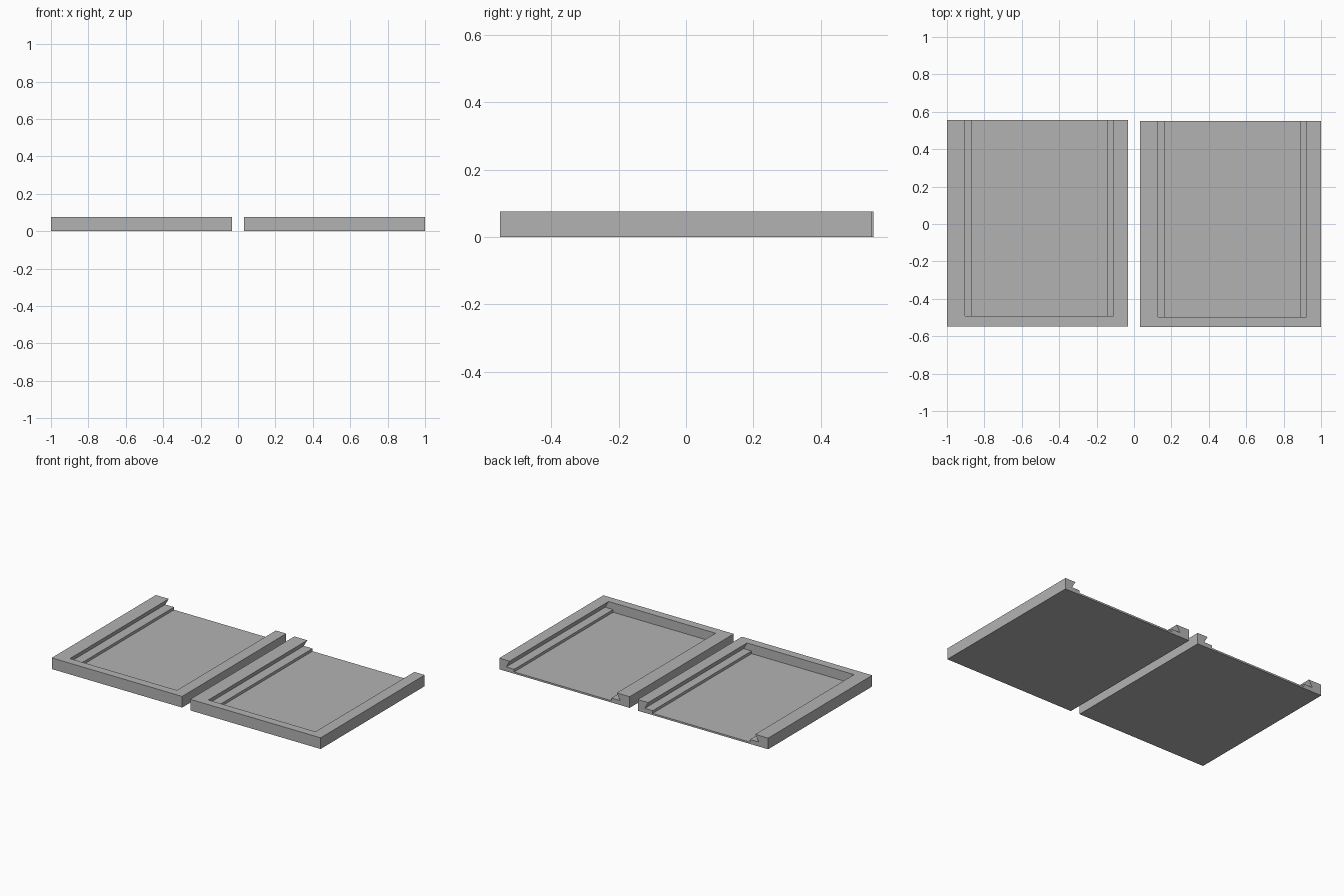
import bpy, bmesh

if "Cube" in bpy.data.objects:
    bpy.data.objects.remove(bpy.data.objects["Cube"])

H = 0.075        # full height
FLOOR = 0.012    # floor thickness
LEDGE = 0.03     # height of the lid runner
W, D = 0.968, 1.104
WALL = 0.055     # front wall thickness

grey = bpy.data.materials.new("light grey")
grey.diffuse_color = (0.45, 0.45, 0.45, 1)
grey.use_nodes = True
grey.node_tree.nodes["Principled BSDF"].inputs["Base Color"].default_value = grey.diffuse_color


def make_tray(name, x0, y0):
    """Open-backed tray with dovetail slots for a sliding lid."""
    bm = bmesh.new()
    # Cross-section: wide rail on the left, narrow rail on the right
    section = [(0, 0), (W, 0), (W, H), (W - 0.077, H), (W - 0.052, LEDGE),
               (W - 0.111, LEDGE), (W - 0.111, FLOOR), (0.135, FLOOR),
               (0.135, LEDGE), (0.07, LEDGE), (0.096, H), (0, H)]
    face = bm.faces.new([bm.verts.new((x0 + x, y0 + WALL, z)) for x, z in section])
    grown = bmesh.ops.extrude_face_region(bm, geom=[face], use_keep_orig=True)
    moved = [v for v in grown["geom"] if isinstance(v, bmesh.types.BMVert)]
    bmesh.ops.translate(bm, verts=moved, vec=(0, D - WALL, 0))
    bmesh.ops.recalc_face_normals(bm, faces=bm.faces)
    # Front wall closing the slots
    front = [bm.verts.new((x0 + x, y0, z)) for x, z in ((0, 0), (W, 0), (W, H), (0, H))]
    face = bm.faces.new(front)
    grown = bmesh.ops.extrude_face_region(bm, geom=[face], use_keep_orig=True)
    moved = [v for v in grown["geom"] if isinstance(v, bmesh.types.BMVert)]
    bmesh.ops.translate(bm, verts=moved, vec=(0, WALL, 0))
    bmesh.ops.recalc_face_normals(bm, faces=bm.faces)

    mesh = bpy.data.meshes.new(name)
    bm.to_mesh(mesh)
    bm.free()
    mesh.materials.append(grey)
    bpy.context.collection.objects.link(bpy.data.objects.new(name, mesh))


make_tray("left_tray", -1.0, -0.547)
make_tray("right_tray", 1.0 - W, -0.552)
